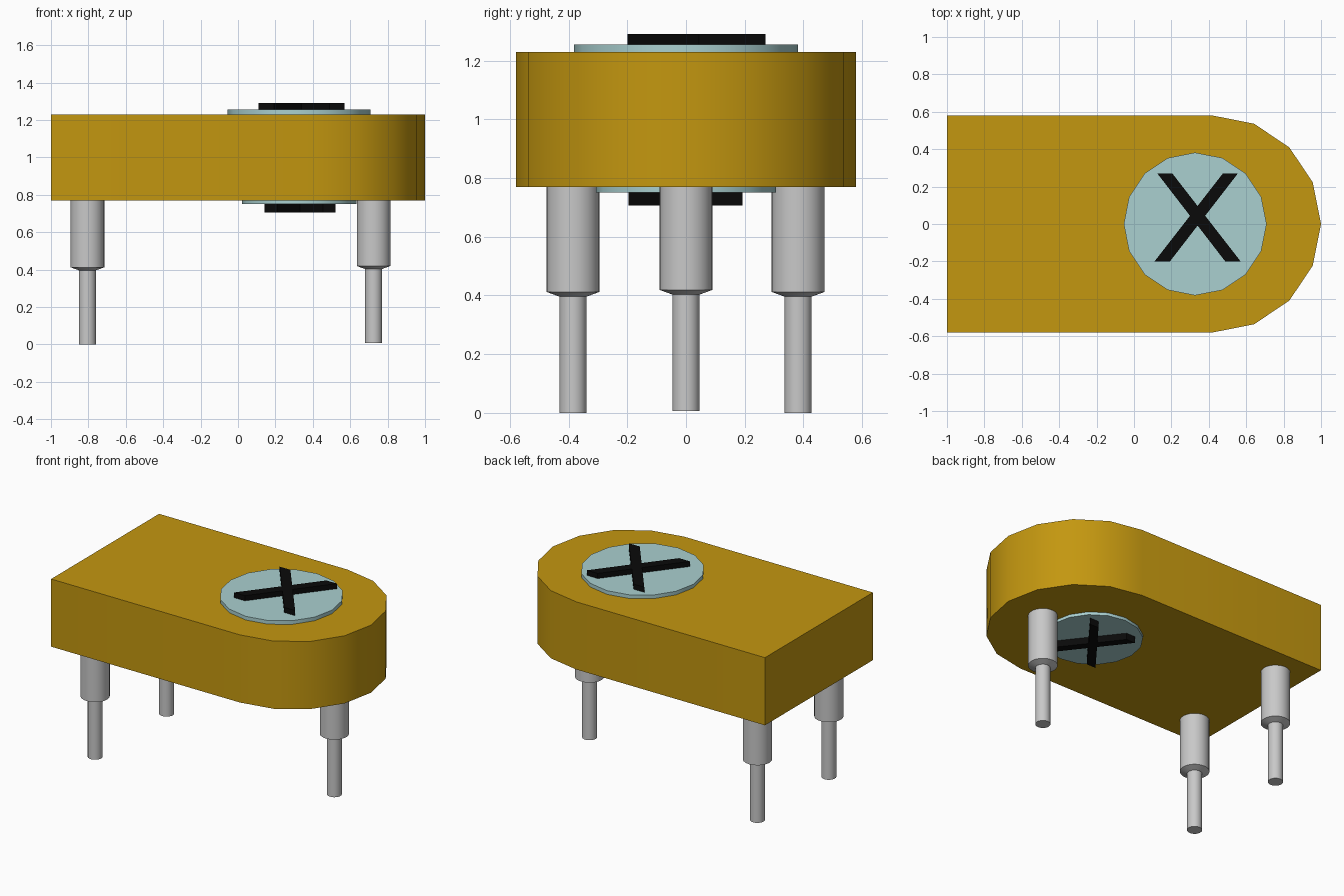
import bpy
import bmesh
import math

if "Cube" in bpy.data.objects:
    bpy.data.objects.remove(bpy.data.objects["Cube"], do_unlink=True)


def material(name, r, g, b):
    m = bpy.data.materials.new(name)
    m.use_nodes = True
    m.diffuse_color = (r, g, b, 1)
    bsdf = next(n for n in m.node_tree.nodes if n.type == 'BSDF_PRINCIPLED')
    bsdf.inputs["Base Color"].default_value = (r, g, b, 1)
    return m


AMBER = material("amber", 0.55, 0.31, 0.005)
PALE = material("pale_blue", 0.40, 0.63, 0.63)
BLACK = material("black", 0.003, 0.003, 0.003)
METAL = material("grey_metal", 0.58, 0.58, 0.58)


def finish(bm, name, mat, smooth=True):
    bmesh.ops.recalc_face_normals(bm, faces=bm.faces)
    mesh = bpy.data.meshes.new(name)
    bm.to_mesh(mesh)
    bm.free()
    mesh.materials.append(mat)
    ob = bpy.data.objects.new(name, mesh)
    bpy.context.collection.objects.link(ob)
    if smooth:
        bpy.ops.object.select_all(action='DESELECT')
        ob.select_set(True)
        bpy.context.view_layer.objects.active = ob
        bpy.ops.object.shade_smooth_by_angle(angle=math.radians(30))
    return ob


def prism(name, outlines, z0, z1, mat, smooth=True):
    """Extrude flat outlines from z0 up to z1."""
    bm = bmesh.new()
    for pts in outlines:
        face = bm.faces.new([bm.verts.new((x, y, z0)) for x, y in pts])
        ext = bmesh.ops.extrude_face_region(bm, geom=[face], use_keep_orig=True)
        top = [v for v in ext["geom"] if isinstance(v, bmesh.types.BMVert)]
        bmesh.ops.translate(bm, verts=top, vec=(0, 0, z1 - z0))
    return finish(bm, name, mat, smooth)


def arc(cx, r, start, end, steps):
    angles = [math.radians(start + (end - start) * i / steps) for i in range(steps + 1)]
    return [(cx + r * math.cos(a), r * math.sin(a)) for a in angles]


def lathe(name, profile, x, y, mat, sides=32):
    """Closed turned solid from (radius, z) rings."""
    bm = bmesh.new()
    rings = [[bm.verts.new((x + r * math.cos(2 * math.pi * i / sides),
                            y + r * math.sin(2 * math.pi * i / sides), z))
              for i in range(sides)] for r, z in profile]
    for a, b in zip(rings, rings[1:]):
        for i in range(sides):
            j = (i + 1) % sides
            bm.faces.new((a[i], a[j], b[j], b[i]))
    bm.faces.new(rings[0])
    bm.faces.new(rings[-1])
    return finish(bm, name, mat)


# Body: square at one end, half-round at the other
prism("body", [[(-1, -0.58)] + arc(0.42, 0.58, -90, 90, 8) + [(-1, 0.58)]],
      0.77, 1.23, AMBER)

# Round plates above and below
prism("top_disc", [arc(0.327, 0.382, 0, 337.5, 15)], 1.22, 1.255, PALE)
prism("bottom_disc", [arc(0.327, 0.306, 0, 337.5, 15)], 0.75, 0.78, PALE)


# Raised crosses: two slanted bars with square-cut ends
def cross(name, cx, cy, s, z0, z1):
    bars = []
    for side in (-1, 1):
        outline = [(side * 0.205, 0.235), (side * 0.13, 0.235),
                   (-side * 0.23, -0.235), (-side * 0.15, -0.235)]
        outline = [(side * 0.215, 0.235), (side * 0.135, 0.235),
                   (-side * 0.23, -0.235), (-side * 0.148, -0.235)]
        bars.append([(cx + s * x, cy + s * y) for x, y in outline])
    prism(name, bars, z0, z1, BLACK, smooth=False)


cross("top_cross", 0.34, 0.035, 1.0, 1.25, 1.29)
cross("bottom_cross", 0.332, -0.002, 0.825, 0.706, 0.755)

# Stepped pins
for name, x, y, z in (("pin_front", -0.805, -0.385, 0),
                      ("pin_back", -0.805, 0.382, 0),
                      ("pin_round_end", 0.725, 0, 0.007)):
    lathe(name, [(0.046, z), (0.046, z + 0.396), (0.09, z + 0.412), (0.09, 0.78)],
          x, y, METAL)
